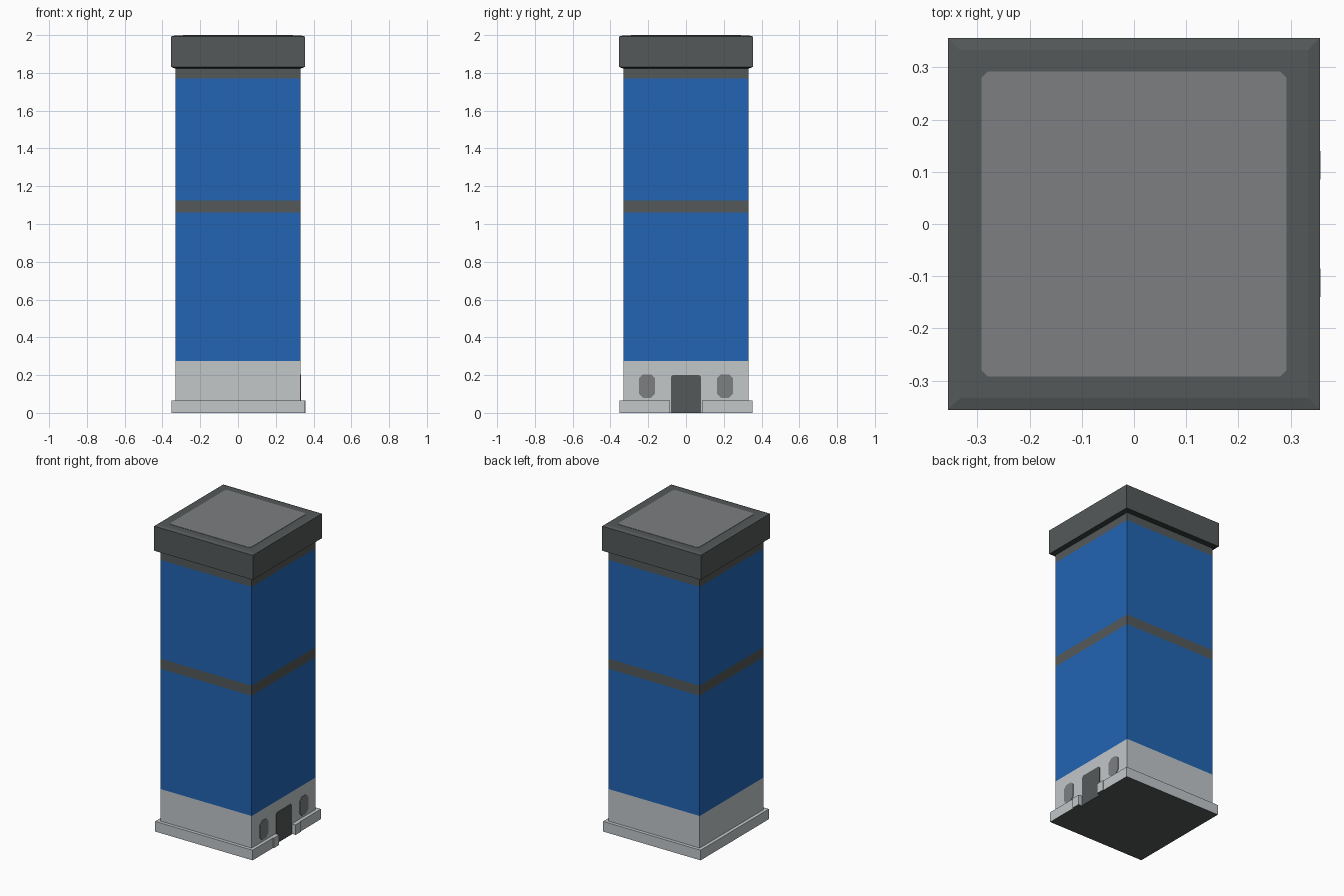
import bpy, bmesh

if "Cube" in bpy.data.objects:
    bpy.data.objects.remove(bpy.data.objects["Cube"])


def material(name, r, g, b):
    lin = [((c / 255 + 0.055) / 1.055) ** 2.4 for c in (r, g, b)]
    m = bpy.data.materials.new(name)
    m.diffuse_color = (*lin, 1)
    m.use_nodes = True
    m.node_tree.nodes["Principled BSDF"].inputs["Base Color"].default_value = m.diffuse_color
    return m


STONE = material("pale_stone", 194, 199, 201)
DARK = material("dark_grey", 85, 89, 89)
BLUE = material("blue_glass", 34, 101, 180)
GREY = material("mid_grey", 125, 126, 128)
SHADE = material("charcoal", 46, 49, 49)


def finish(name, bm, mats):
    bmesh.ops.recalc_face_normals(bm, faces=bm.faces)
    me = bpy.data.meshes.new(name)
    bm.to_mesh(me)
    bm.free()
    for m in mats:
        me.materials.append(m)
    ob = bpy.data.objects.new(name, me)
    bpy.context.collection.objects.link(ob)
    return ob


def square_stack(rings):
    """Square rings of (half width, z, material index of the band above)."""
    bm = bmesh.new()
    loops = [[bm.verts.new((x * h, y * h, z)) for x, y in
              ((-1, -1), (1, -1), (1, 1), (-1, 1))] for h, z, _ in rings]
    for k in range(len(rings) - 1):
        for i in range(4):
            j = (i + 1) % 4
            f = bm.faces.new((loops[k][i], loops[k][j], loops[k + 1][j], loops[k + 1][i]))
            f.material_index = rings[k][2]
    for k in (0, -1):
        bm.faces.new(loops[k]).material_index = rings[k][2]
    return bm


def prism(points, offset):
    """Extrude a closed outline of 3D points."""
    bm = bmesh.new()
    face = bm.faces.new([bm.verts.new(p) for p in points])
    ext = bmesh.ops.extrude_face_region(bm, geom=[face])["geom"]
    bmesh.ops.translate(bm, vec=offset,
                        verts=[v for v in ext if isinstance(v, bmesh.types.BMVert)])
    return bm


def clipped_rect(u0, u1, v0, v1, top, bottom):
    """Rectangle outline with chamfered top and bottom corners."""
    pts = [(u0, v1 - top), (u0 + top, v1), (u1 - top, v1), (u1, v1 - top)]
    if bottom:
        pts += [(u1, v0 + bottom), (u1 - bottom, v0), (u0 + bottom, v0), (u0, v0 + bottom)]
    else:
        pts += [(u1, v0), (u0, v0)]
    return pts


# Tower shaft with coloured bands
bm = square_stack([(0.33, 0, 0), (0.33, 0.275, 1), (0.33, 1.06, 2), (0.33, 1.125, 1),
                   (0.33, 1.77, 2), (0.33, 1.84, 2)])
bm.faces.ensure_lookup_table()
for f in bm.faces:
    if all(v.co.z < 0.001 for v in f.verts):
        f.material_index = 2
finish("tower_shaft", bm, [STONE, BLUE, DARK])

# Overhanging roof cap with shallow chamfers
bm = square_stack([(0.33, 1.822, 1), (0.356, 1.832, 0), (0.356, 1.992, 0), (0.333, 1.998, 0)])
finish("roof_cap", bm, [DARK, SHADE])

# Roof panel
outline = clipped_rect(-0.292, 0.292, -0.292, 0.292, 0.012, 0.012)
finish("roof_panel", prism([(x, y, 1.996) for x, y in outline], (0, 0, 0.004)), [GREY])

# Plinth with a doorway gap flanked by slightly proud ends
P, Q = 0.352, 0.357
half = [(0.325, 0.085), (Q, 0.085), (Q, 0.14), (P, 0.14), (P, P), (-P, P)]
outline = half + [(x, -y) for x, y in reversed(half)]
bm = prism([(x, y, 0) for x, y in outline], (0, 0, 0.066))
bmesh.ops.recalc_face_normals(bm, faces=bm.faces)
for f in bm.faces:
    f.material_index = 1 if f.normal.z < -0.5 else 0
finish("plinth", bm, [STONE, DARK])

# Door and the two windows on the right side
outline = clipped_rect(-0.08, 0.08, 0, 0.2, 0.01, 0)
finish("door", prism([(0.328, y, z) for y, z in outline], (0.005, 0, 0)), [DARK])
for name, s in (("left_window", -1), ("right_window", 1)):
    c = s * 0.206
    outline = clipped_rect(c - 0.043, c + 0.043, 0.08, 0.204, 0.022, 0.022)
    finish(name, prism([(0.328, y, z) for y, z in outline], (0.005, 0, 0)), [GREY])
